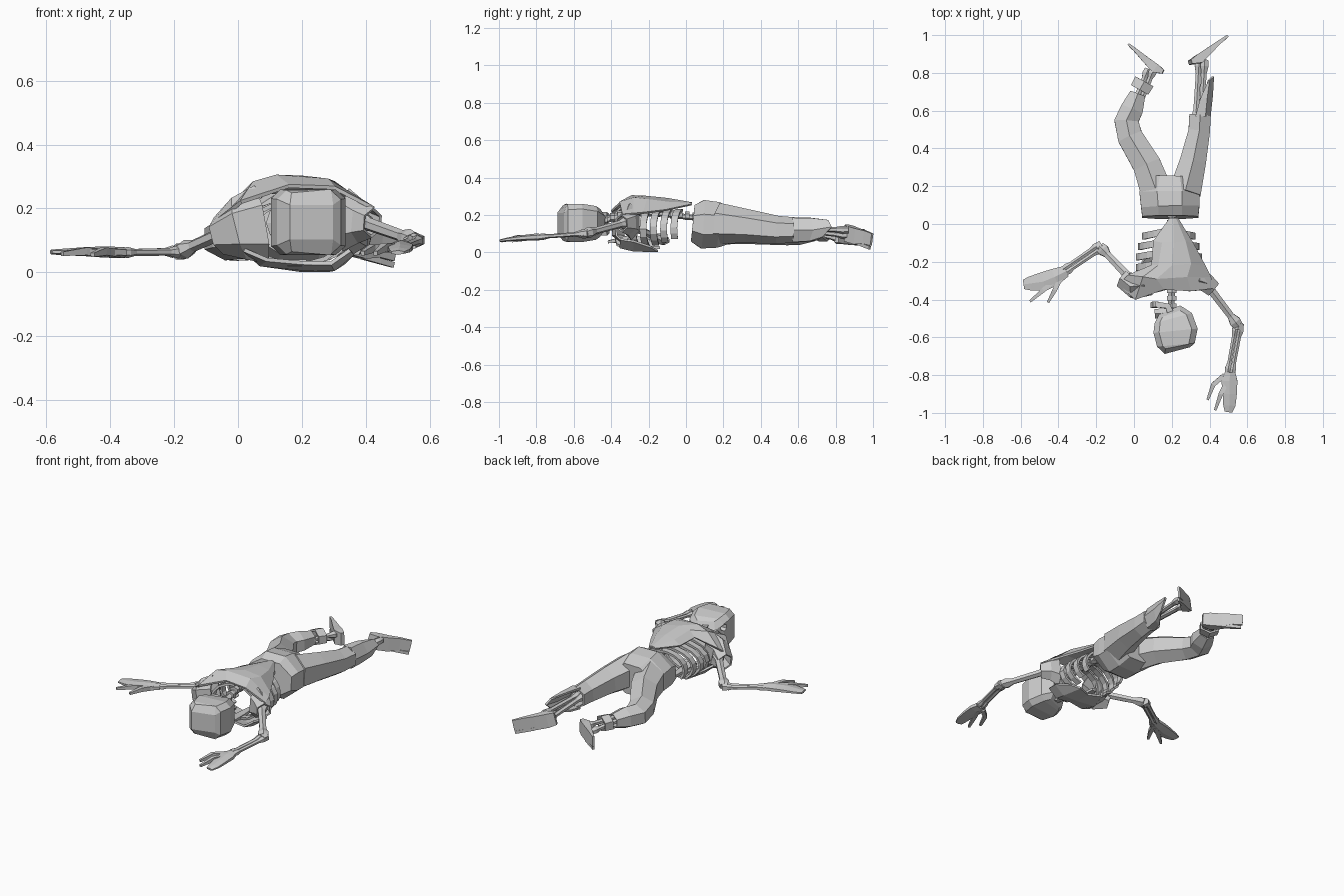
import bpy, bmesh, math
from mathutils import Vector

def make(name, verts, faces, thick=0):
    bm = bmesh.new()
    vs = [bm.verts.new(v) for v in verts]
    for f in faces:
        bm.faces.new([vs[i] for i in f])
    bmesh.ops.recalc_face_normals(bm, faces=bm.faces)
    me = bpy.data.meshes.new(name)
    bm.to_mesh(me)
    bm.free()
    ob = bpy.data.objects.new(name, me)
    bpy.context.collection.objects.link(ob)
    if thick:
        m = ob.modifiers.new("thickness", 'SOLIDIFY')
        m.thickness, m.offset = thick, 0
    return ob

def limb(name, secs, n=6, side=None, cap=True, thick=0):
    """Loft n-sided rings; each section is x, y, z, width, height."""
    pts = [Vector(s[:3]) for s in secs]
    ang = [2 * math.pi * (k + .5) / n for k in range(n)]
    mc, ms = max(map(math.cos, ang)), max(map(math.sin, ang))
    verts, faces = [], []
    for i, s in enumerate(secs):
        t = (pts[min(i + 1, len(pts) - 1)] - pts[max(i - 1, 0)]).normalized()
        sd = Vector(side) if side else t.cross(Vector((0, 0, 1))).normalized()
        up = sd.cross(t)
        verts += [pts[i] + sd * math.cos(a) / mc * s[3] / 2 + up * math.sin(a) / ms * s[4] / 2 for a in ang]
    for i in range(len(secs) - 1):
        for k in range(n):
            a, b = i * n + k, i * n + (k + 1) % n
            faces.append((a, b, b + n, a + n))
    if cap:
        faces += [tuple(range(n)), tuple(range(len(verts) - n, len(verts)))]
    return make(name, verts, faces, thick)

def bone(name, a, b, r, n=6):
    """Shaft with knobbly ends."""
    a, b = Vector(a), Vector(b)
    return limb(name, [(*a.lerp(b, f), r * k, r * k) for f, k in
                       ((0, 1.3), (.1, 1.6), (.22, 1), (.78, .9), (.9, 1.45), (1, 1.2))], n)

def sheet(name, rows, thick=.012):
    w = len(rows[0])
    faces = [(i * w + j, i * w + j + 1, (i + 1) * w + j + 1, (i + 1) * w + j)
             for i in range(len(rows) - 1) for j in range(w - 1)]
    return make(name, [p for r in rows for p in r], faces, thick)

# boxy skull, turned to the left, crown towards the front
skull = limb("skull", [(.19, -.455, .155, .12, .13), (.208, -.50, .157, .205, .18), (.22, -.565, .157, .235, .205),
                       (.222, -.64, .157, .20, .20), (.23, -.67, .157, .14, .165)], 4)
bev = skull.modifiers.new("chamfer", 'BEVEL')
bev.width, bev.segments, bev.angle_limit = .03, 1, math.radians(60)
for z in (.115, .195):
    c = limb("socket_cutter", [(.07, -.53, z, .05, .05), (.14, -.53, z, .035, .035)], 6)
    c.hide_render = True
    c.hide_viewport = True
    m = skull.modifiers.new("socket", 'BOOLEAN')
    m.object = c
    m.solver = 'EXACT'
limb("upper_teeth", [(.11, -.475, .155, .05, .08), (.19, -.47, .155, .05, .10)], 6)
limb("jaw_front", [(.115, -.425, .12, .03, .03), (.105, -.43, .155, .03, .035), (.115, -.425, .19, .03, .03)], 4, (0, 1, 0))
for z in (.10, .205):
    limb("jaw_side", [(.115, -.425, z + (.155 - z) * .3, .03, .03), (.18, -.435, z, .03, .02),
                      (.20, -.49, z, .04, .02)], 4)

# spine
limb("spine", [(.20, .12, .18, .03, .03), (.20, 0, .19, .032, .03), (.20, -.2, .215, .035, .03),
               (.20, -.34, .20, .035, .035), (.195, -.47, .16, .035, .035)], 6)
for i in range(13):
    y = .06 - i * .04
    z = .19 + .025 * math.sin(min(1, i / 8) * 1.6) - max(0, i - 9) * .014
    limb("vertebra", [(.20, y, z, .05, .045), (.20, y - .026, z, .05, .045)], 6)

# ribs and breastbone
for i in range(5):
    y, rx = -.035 - i * .055, .135 + .035 * math.sin(i / 4 * 2.6)
    reach = 2.1 + .22 * i
    for s in (-1, 1):
        secs = []
        for k in range(8):
            a = min(reach, 2.95) * k / 7
            secs.append((.185 + s * rx * math.sin(a), y - .03 * math.sin(a), .125 + .1 * math.cos(a), .036, .014))
        limb("rib", secs, 4, (0, 1, 0))
limb("breastbone", [(.185, -.14, .025, .03, .015), (.185, -.24, .025, .045, .018), (.185, -.33, .03, .06, .02)], 4)

# torn shirt: back, chest and shoulders
sheet("shirt_back", [
    [(.19, .03, .255), (.20, .03, .26), (.21, .03, .262), (.22, .03, .26), (.23, .03, .255)],
    [(.105, -.09, .25), (.15, -.10, .27), (.21, -.10, .285), (.27, -.09, .265), (.315, -.11, .225)],
    [(.095, -.22, .255), (.13, -.22, .29), (.20, -.22, .297), (.30, -.21, .28), (.38, -.23, .21)],
    [(-.03, -.27, .20), (.05, -.28, .28), (.12, -.29, .30), (.28, -.28, .288), (.405, -.28, .205)],
    [(-.08, -.32, .15), (.01, -.40, .22), (.16, -.345, .27), (.30, -.355, .265), (.425, -.34, .20)]])
sheet("shirt_chest", [
    [(.02, -.38, .07), (.09, -.37, .04), (.20, -.34, .03), (.29, -.355, .028), (.35, -.35, .07)],
    [(.00, -.28, .09), (.07, -.28, .025), (.20, -.28, .012), (.30, -.28, .01), (.36, -.28, .06)],
    [(.05, -.19, .06), (.11, -.16, .02), (.20, -.18, .007), (.28, -.15, .007), (.33, -.19, .03)]])
limb("left_shoulder_sleeve", [(.075, -.32, .15, .11, .24), (.005, -.335, .137, .11, .19), (-.06, -.295, .115, .08, .11)],
     6, cap=False, thick=.01)
limb("right_shoulder_sleeve", [(.335, -.295, .165, .09, .19), (.38, -.31, .16, .09, .13), (.42, -.345, .155, .075, .085)],
     6, cap=False, thick=.01)

# arms: upper arm, paired forearm bones, hand with fingers
def arm(tag, shoulder, elbow, wrist, palm, fingers):
    bone(tag + "_upper_arm", shoulder, elbow, .042)
    e, w = Vector(elbow), Vector(wrist)
    off = (w - e).cross(Vector((0, 0, 1))).normalized() * .012
    for s in (-1, 1):
        bone(tag + "_forearm_bone", e + off * s, w + off * s, .024, 6)
    limb(tag + "_elbow", [(*(e - (w - e) * .06), .055, .05), (*(e + (w - e) * .07), .055, .05)], 6)
    limb(tag + "_palm", palm, 6)
    for f in fingers:
        limb(tag + "_finger", [(*p, r, r) for p, r in zip(f, (.026, .024, .013))], 4)

arm("left", (0, -.31, .145), (-.18, -.12, .065), (-.37, -.25, .062),
    [(-.36, -.25, .062, .06, .035), (-.42, -.28, .064, .09, .035), (-.48, -.305, .065, .10, .028),
     (-.55, -.315, .064, .075, .02), (-.585, -.32, .064, .05, .015)],
    [[(-.41, -.29, .06), (-.48, -.35, .066), (-.55, -.41, .058)],
     [(-.38, -.27, .06), (-.42, -.35, .066), (-.455, -.415, .055)]])
arm("right", (.37, -.30, .165), (.553, -.54, .10), (.507, -.79, .082),
    [(.51, -.785, .082, .055, .04), (.505, -.83, .08, .085, .035), (.507, -.90, .075, .075, .028),
     (.505, -.96, .068, .065, .02), (.50, -.995, .062, .04, .014)],
    [[(.495, -.83, .075), (.46, -.90, .08), (.43, -.985, .06)],
     [(.48, -.80, .075), (.42, -.85, .075), (.39, -.93, .06)]])

# torn trousers
limb("trouser_waist", [(.192, .04, .155, .29, .19), (.192, .09, .15, .30, .25), (.188, .17, .147, .31, .235),
                       (.19, .25, .145, .25, .18)], 8, thick=.01)
limb("left_trouser_leg", [(.12, .17, .15, .16, .21), (.07, .31, .135, .14, .17), (-.02, .46, .115, .125, .14),
                          (-.04, .545, .105, .12, .125), (-.01, .61, .105, .11, .12), (.02, .69, .105, .075, .08)],
     6, cap=False, thick=.01)
limb("right_trouser_leg", [(.27, .17, .155, .16, .21), (.312, .33, .14, .13, .17), (.345, .49, .12, .105, .14),
                           (.35, .58, .12, .105, .125)], 6, cap=False, thick=.01)
sheet("right_leg_tatter", [
    [(.325, .57, .18), (.375, .57, .18), (.40, .57, .12), (.375, .57, .06), (.325, .57, .058)],
    [(.35, .66, .18), (.385, .67, .178), (.412, .68, .12), (.385, .66, .065), (.345, .64, .062)],
    [(.385, .74, .17), (.395, .76, .17), (.418, .78, .135), (.405, .73, .085), (.385, .70, .07)]])
limb("trouser_scrap", [(.03, .71, .105, .095, .085), (.055, .755, .105, .10, .08)], 6, cap=False, thick=.012)

# shins
for tag, a, b in (("left", (0, .60, .10), (.09, .82, .09)), ("right", (.34, .53, .115), (.36, .87, .105))):
    for d in (-.015, .015):
        bone(tag + "_shin_bone", Vector(a) + Vector((d, 0, .01)), Vector(b) + Vector((d, 0, d)), .03)

# feet: soles turned upright, facing back
def foot(tag, heel, toe, lift):
    h, t = Vector(heel), Vector(toe)
    inner = Vector((0, -1, 0))
    prof = ((0, .022, .075, .012), (.22, .05, .085, .024), (.5, .036, .085, .016), (.75, .022, .07, .006), (1, .012, .066, 0))
    limb(tag + "_foot", [(*(h.lerp(t, f) + inner * o + Vector((0, 0, .01 * (f > .6)))), w, hh)
                         for f, w, hh, o in prof], 4)
    limb(tag + "_small_toe", [(*(h.lerp(t, f) + inner * .006 - Vector((0, 0, lift))), w, .018)
                              for f, w in ((.48, .022), (.75, .018), (.97, .010))], 4)
foot("left", (.155, .818, .09), (-.03, .952, .08), .036)
foot("right", (.297, .868, .112), (.492, .993, .058), .036)
